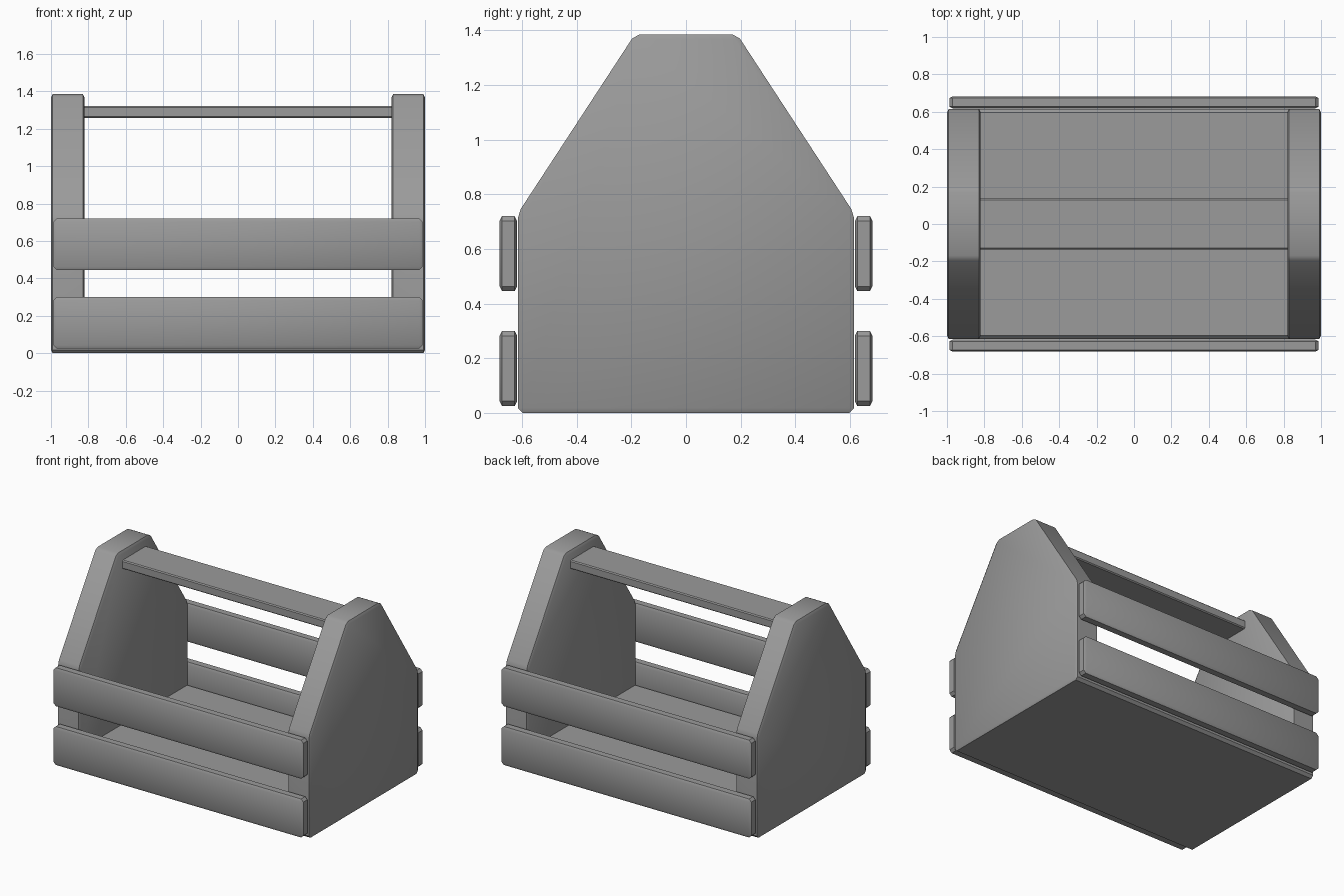
import bpy, bmesh
from math import radians

if "Cube" in bpy.data.objects:
    bpy.data.objects.remove(bpy.data.objects["Cube"])

# Dark grey for the whole crate
grey = bpy.data.materials.new("dark_grey")
grey.diffuse_color = (0.325, 0.325, 0.325, 1)
grey.use_nodes = True
grey.node_tree.nodes["Principled BSDF"].inputs["Base Color"].default_value = grey.diffuse_color


def finish(bm, name):
    bmesh.ops.recalc_face_normals(bm, faces=bm.faces[:])
    mesh = bpy.data.meshes.new(name)
    bm.to_mesh(mesh)
    bm.free()
    mesh.materials.append(grey)
    obj = bpy.data.objects.new(name, mesh)
    bpy.context.collection.objects.link(obj)
    return obj


def chamfer(bm, width, stretch=(1, 1, 1)):
    # chamfers outer edges only; stretch makes it shallower along an axis
    bmesh.ops.scale(bm, verts=bm.verts[:], vec=stretch)
    bm.normal_update()
    edges = [e for e in bm.edges if e.calc_face_angle_signed() > 0.3]
    bmesh.ops.bevel(bm, geom=edges, offset=width, segments=1,
                    affect='EDGES', profile=0.5, clamp_overlap=True)
    bmesh.ops.scale(bm, verts=bm.verts[:], vec=[1 / s for s in stretch])


def smooth(obj):
    bpy.ops.object.select_all(action='DESELECT')
    bpy.context.view_layer.objects.active = obj
    obj.select_set(True)
    bpy.ops.object.shade_smooth_by_angle(angle=radians(30))


def box(name, center, size, width, stretch=(1, 1, 1)):
    bm = bmesh.new()
    bmesh.ops.create_cube(bm, size=1)
    bmesh.ops.scale(bm, verts=bm.verts[:], vec=size)
    if width:
        chamfer(bm, width, stretch)
    obj = finish(bm, name)
    obj.location = center
    smooth(obj)
    return obj


# Crate body: gabled profile extruded along x
profile = [(-0.615, 0), (0.615, 0), (0.615, 0.73),
           (0.187, 1.385), (-0.187, 1.385), (-0.615, 0.73)]
bm = bmesh.new()
face = bm.faces.new([bm.verts.new((-1, y, z)) for y, z in profile])
ext = bmesh.ops.extrude_face_region(bm, geom=[face])
moved = [v for v in ext["geom"] if isinstance(v, bmesh.types.BMVert)]
bmesh.ops.translate(bm, verts=moved, vec=(2, 0, 0))
body = finish(bm, "end_panels_and_floor")

# Hollow out the middle, leaving the floor and two end panels
cutter = box("hollow_cutter", (0, 0, 1.15), (1.64, 2, 2), 0)
cutter.hide_render = True
cut = body.modifiers.new("hollow", 'BOOLEAN')
cut.operation = 'DIFFERENCE'
cut.solver = 'EXACT'
cut.object = cutter
bpy.context.view_layer.objects.active = body
bpy.ops.object.modifier_apply(modifier="hollow")
bpy.data.objects.remove(cutter)

# Chamfer the outer edges of the body
bm = bmesh.new()
bm.from_mesh(body.data)
chamfer(bm, 0.018, (2, 1, 1))
bm.to_mesh(body.data)
bm.free()
smooth(body)

# Side slats, two on the front and two on the back
for side, y in (("front", -0.65), ("back", 0.65)):
    for level, z in (("lower", 0.1625), ("upper", 0.5825)):
        box(f"{side}_{level}_slat", (0, y, z), (1.975, 0.064, 0.275),
            0.018, (1, 2, 1))

# Handle bar between the end panels
box("handle", (0, 0, 1.29), (1.66, 0.27, 0.062), 0.007)
